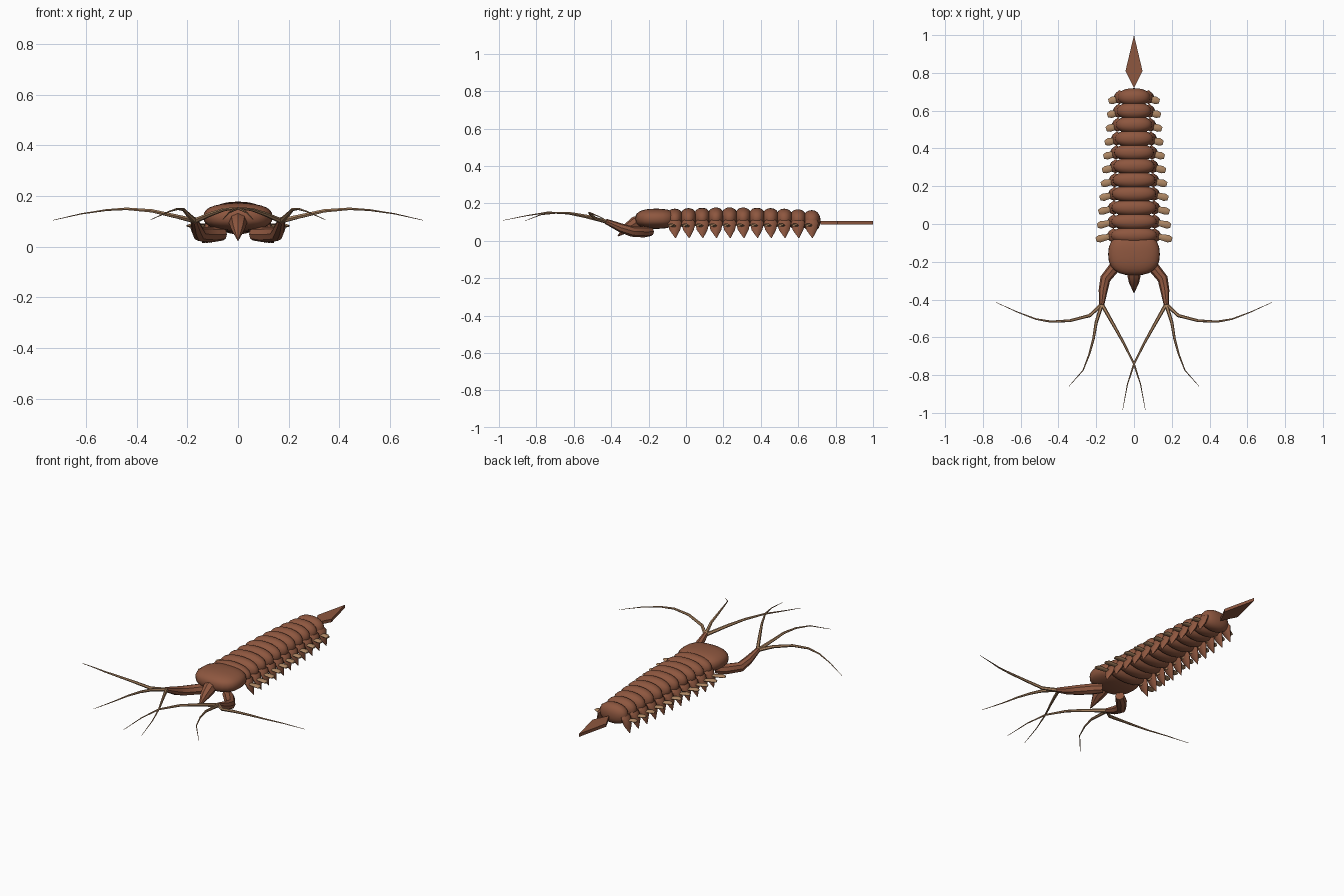
import bpy
from math import copysign, pi
from mathutils import Vector

cube = bpy.data.objects.get("Cube")
if cube:
    bpy.data.objects.remove(cube, do_unlink=True)


def make_material(name, rgb):
    m = bpy.data.materials.new(name)
    m.use_nodes = True
    m.diffuse_color = (*rgb, 1)
    bsdf = next(n for n in m.node_tree.nodes if n.type == "BSDF_PRINCIPLED")
    bsdf.inputs["Base Color"].default_value = (*rgb, 1)
    return m


brown = make_material("shell brown", (0.27, 0.095, 0.05))
tan = make_material("flap tan", (0.42, 0.24, 0.125))


def finish(obj, name, mat, smooth=True):
    obj.name = name
    obj.data.materials.append(mat)
    if smooth:
        bpy.ops.object.select_all(action="DESELECT")
        obj.select_set(True)
        bpy.context.view_layer.objects.active = obj
        bpy.ops.object.shade_smooth_by_angle(angle=0.7)
    return obj


def mesh_object(name, verts, faces, mat, smooth=True):
    me = bpy.data.meshes.new(name)
    me.from_pydata(verts, [], faces)
    obj = bpy.data.objects.new(name, me)
    bpy.context.collection.objects.link(obj)
    return finish(obj, name, mat, smooth)


def ellipsoid(name, centre, size, mat, power=1.0):
    """Sphere scaled to half-sizes; power below one makes it boxier."""
    bpy.ops.mesh.primitive_uv_sphere_add(segments=24, ring_count=14, radius=1)
    obj = bpy.context.object
    for v in obj.data.vertices:
        v.co = [c + s * copysign(abs(k) ** power, k)
                for c, s, k in zip(centre, size, v.co)]
    return finish(obj, name, mat)


def tube(name, points, radii, mat, sides=8, flat=1.0, up=Vector((0, 0, 1))):
    """Tapered tube along a path; flat scales it along the up side."""
    from math import cos, sin
    pts = [Vector(p) for p in points]
    verts, faces = [], []
    for i, p in enumerate(pts):
        d = (pts[min(i + 1, len(pts) - 1)] - pts[max(i - 1, 0)]).normalized()
        side = d.cross(up).normalized()
        top = side.cross(d)
        for k in range(sides):
            a = 2 * pi * k / sides
            verts.append(p + radii[i] * (side * cos(a) + top * sin(a) * flat))
    for i in range(len(pts) - 1):
        for k in range(sides):
            a, b = i * sides + k, i * sides + (k + 1) % sides
            faces.append((a, b, b + sides, a + sides))
    n = len(verts)
    faces += [tuple(range(sides))[::-1], tuple(range(n - sides, n))]
    return mesh_object(name, verts, faces, mat)


# Head shield and drooping snout
ellipsoid("head", (0, -0.16, 0.118), (0.137, 0.112, 0.054), brown, 0.8)
tube("snout", [(0, -0.22, 0.115), (0, -0.27, 0.095), (0, -0.31, 0.07), (0, -0.365, 0.025)],
     [0.03, 0.036, 0.027, 0.002], brown, 8)

# Body segments, each with side spines and swimming flaps
COUNT = 11
for i in range(COUNT):
    t = i / (COUNT - 1)
    y = -0.06 + 0.732 * t
    w = 0.122 - 0.036 * t ** 1.5
    top = 0.172 + 0.01 * (1 - (2 * t - 1) ** 2) - 0.008 * t
    ellipsoid(f"segment_{i + 1}", (0, y, top - 0.057), (w, 0.047, 0.057), brown, 0.9)
    for side, label in ((1, "left"), (-1, "right")):
        tube(f"{label}_spine_{i + 1}",
             [(side * x, y + dy, z) for x, dy, z in
              ((w * 0.6, 0, 0.125), (w * 0.9, 0, 0.095), (w + 0.004, 0, 0.058), (w + 0.02, 0.004, 0.015))],
             [0.022, 0.037, 0.029, 0.002], brown, 8, 0.5)
        out = 0.2 - 0.066 * t
        tube(f"{label}_flap_{i + 1}",
             [(side * x, y + dy, z) for x, dy, z in
              ((w * 0.8, 0, 0.075), (out - 0.045, -0.012, 0.082), (out - 0.018, -0.018, 0.085), (out, -0.023, 0.082))],
             [0.012, 0.017, 0.02, 0.012], tan, 8, 0.4)

# Flat diamond tail blade
outline = [(0, 0.72), (0.045, 0.81), (0, 1.0), (-0.045, 0.81)]
verts = [(x, y, z) for z in (0.088, 0.106) for x, y in outline]
faces = [(3, 2, 1, 0), (4, 5, 6, 7)] + [(k, (k + 1) % 4, (k + 1) % 4 + 4, k + 4) for k in range(4)]
mesh_object("tail_blade", verts, faces, brown, False)

# Great front arms, each ending in three whips
WHIPS = {
    "outer": [(0.17, -0.425, 0.102), (0.235, -0.485, 0.118), (0.34, -0.512, 0.142), (0.44, -0.517, 0.15),
              (0.52, -0.503, 0.145), (0.62, -0.465, 0.13), (0.73, -0.415, 0.105)],
    "middle": [(0.17, -0.425, 0.102), (0.2, -0.52, 0.13), (0.215, -0.61, 0.147), (0.237, -0.69, 0.15),
               (0.27, -0.775, 0.14), (0.345, -0.86, 0.107)],
    "inner": [(0.17, -0.425, 0.102), (0.105, -0.54, 0.13), (0.055, -0.63, 0.147), (0, -0.74, 0.152),
              (-0.035, -0.85, 0.135), (-0.06, -0.985, 0.108)],
}
for side, label in ((1, "left"), (-1, "right")):
    arm = [(0.06, -0.19, 0.05), (0.1, -0.225, 0.048), (0.152, -0.29, 0.05), (0.163, -0.35, 0.07), (0.172, -0.43, 0.105)]
    tube(f"{label}_arm", [(side * x, y, z) for x, y, z in arm],
         [0.025, 0.03, 0.028, 0.024, 0.014], brown, 8)
    for kind, path in WHIPS.items():
        n = len(path) - 1
        tube(f"{label}_{kind}_whip", [(side * x, y, z) for x, y, z in path],
             [0.0095 * (1 - k / n) + 0.001 for k in range(n + 1)], tan, 6)

# Outward-facing normals on every part
import bmesh
for obj in bpy.context.scene.objects:
    if obj.type == "MESH":
        bm = bmesh.new()
        bm.from_mesh(obj.data)
        bmesh.ops.recalc_face_normals(bm, faces=bm.faces)
        bm.to_mesh(obj.data)
        bm.free()
